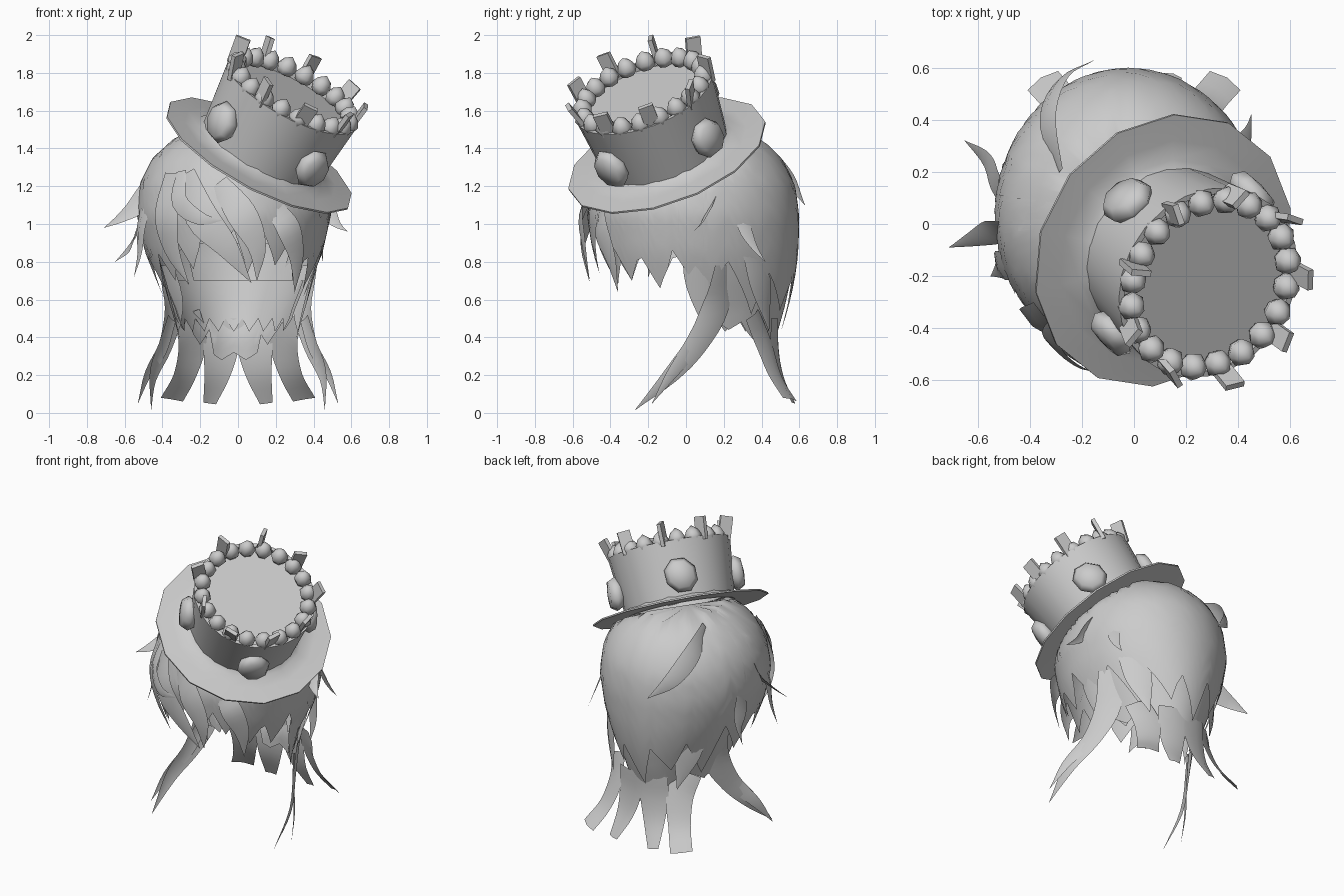
import bpy, bmesh, math
from mathutils import Vector, Matrix

grey = bpy.data.materials.new("plain_grey")
grey.diffuse_color = (0.6, 0.6, 0.6, 1)

# Tilted hat frame: origin at brim centre, z along the hat axis
N = Vector((0.45, -0.32, 0.834)).normalized()
U = (Vector((1, 0, 0)) - N * N.x).normalized()
V = N.cross(U)
BASE = Vector((0.11, -0.1, 1.36))
HAT = Matrix.Translation(BASE) @ Matrix((U, V, N)).transposed().to_4x4()
H = 0.39


def make(name, verts, faces, matrix=None, angle=40):
    me = bpy.data.meshes.new(name)
    me.from_pydata(verts, [], faces)
    bm = bmesh.new()
    bm.from_mesh(me)
    bmesh.ops.remove_doubles(bm, verts=bm.verts, dist=1e-5)
    bmesh.ops.recalc_face_normals(bm, faces=bm.faces)
    bm.to_mesh(me)
    bm.free()
    me.materials.append(grey)
    ob = bpy.data.objects.new(name, me)
    bpy.context.collection.objects.link(ob)
    if matrix:
        ob.matrix_world = matrix
    bpy.ops.object.select_all(action='DESELECT')
    ob.select_set(True)
    bpy.context.view_layer.objects.active = ob
    bpy.ops.object.shade_smooth_by_angle(angle=math.radians(angle))
    return ob


def lathe(name, profile, n, matrix, angle=40):
    verts = [(r * math.cos(2 * math.pi * i / n), r * math.sin(2 * math.pi * i / n), z)
             for i in range(n) for r, z in profile]
    k = len(profile)
    faces = [(i * k + j, (i + 1) % n * k + j, (i + 1) % n * k + j + 1, i * k + j + 1)
             for i in range(n) for j in range(k - 1)]
    return make(name, verts, faces, matrix, angle)


def spin(deg):
    return Matrix.Rotation(math.radians(deg), 4, 'Z')


# Hat
lathe("hat_brim", [(0.33, 0.004), (0.44, 0.0), (0.552, -0.003), (0.552, 0.007),
                   (0.45, 0.014), (0.375, 0.024), (0.344, 0.05)], 14, HAT @ spin(8), 55)
lathe("hat_crown", [(0.342, 0.0), (0.385, H), (0.362, H), (0.36, H - 0.04), (0.0, H - 0.04)], 24, HAT)
for i in range(20):
    m = HAT @ spin(18 * i + 6) @ Matrix.Translation((0.337, 0, H + 0.012))
    lathe("crown_bead", [(0, -0.05), (0.042, -0.035), (0.056, 0), (0.038, 0.036), (0, 0.066)], 7, m, 60)
for i in range(9):
    m = (HAT @ spin(40 * i - 2) @ Matrix.Translation((0.36, 0, H))
         @ Matrix.Rotation(math.radians(18 if i % 2 else 8), 4, 'Y') @ spin(25 * i))
    x, y, z0, z1 = 0.012, 0.04, -0.02, 0.124
    corners = [(a * x, b * y, c) for c in (z0, z1) for a, b in ((-1, -1), (1, -1), (1, 1), (-1, 1))]
    make("crown_stick", corners, [(0, 1, 2, 3), (4, 5, 6, 7), (0, 1, 5, 4),
                                  (1, 2, 6, 5), (2, 3, 7, 6), (3, 0, 4, 7)], m, 20)
for a in (-52, 38, 128, 218):
    m = (HAT @ spin(a) @ Matrix.Translation((0.38, 0, 0.165)) @ Matrix.Rotation(math.pi / 2, 4, 'Y')
         @ Matrix.Diagonal((1.12, 0.97, 1, 1)) @ spin(22.5))
    lathe("hat_gem", [(0, -0.05), (0.08, -0.042), (0.104, 0), (0.08, 0.042), (0, 0.052)], 8, m, 60)

# Hair volume: z, half width, depth to front, depth to back
PROFILE = [(1.56, 0.0, 0.0, 0.0), (1.53, 0.17, 0.2, 0.2), (1.45, 0.32, 0.35, 0.37),
           (1.35, 0.43, 0.45, 0.47), (1.22, 0.495, 0.52, 0.54), (1.05, 0.515, 0.56, 0.565),
           (0.85, 0.47, 0.53, 0.56), (0.7, 0.41, 0.49, 0.54), (0.55, 0.345, 0.42, 0.505),
           (0.4, 0.295, 0.35, 0.46), (0.2, 0.3, 0.34, 0.47)]


def surf(a, z, k=1.0):
    for p, q in zip(PROFILE, PROFILE[1:]):
        if z >= q[0]:
            break
    t = (p[0] - z) / (p[0] - q[0])
    w, f, b = (p[i] + (q[i] - p[i]) * t for i in (1, 2, 3))
    s, c = math.sin(a), math.cos(a)
    co = Vector((w * c * k - 0.022, 0.035 + (b if s > 0 else f) * s * k, z))
    d = (co - BASE).dot(N)          # keep the hair under the brim
    return co - N * (d + 0.012) if d > -0.012 else co


def shell(name, a0, a1, top, tips, k=1.0, sub=6, rows=14, skew=0.5):
    """Curved hair sheet ending in teeth; tips holds (tip z, valley z)."""
    n = len(tips) * sub
    verts = []
    for i in range(n + 1):
        tip, valley = tips[min(i // sub, len(tips) - 1)]
        f = (i % sub) / sub
        f = f / skew if f < skew else (1 - f) / (1 - skew)
        low = valley + (tip - valley) * f
        a = math.radians(a0 + (a1 - a0) * i / n)
        verts += [surf(a, top + (low - top) * j / rows, k) for j in range(rows + 1)]
    r = rows + 1
    faces = [(i * r + j, (i + 1) * r + j, (i + 1) * r + j + 1, i * r + j + 1)
             for i in range(n) for j in range(rows)]
    make(name, verts, faces, angle=60)


def lock(name, path, mirror=False, facing=None, steps=4):
    """Tapered ridged strand along (x, y, z, width) points."""
    P = [Vector(p) for p in path]
    P = [P[0] * 2 - P[1]] + P + [P[-1] * 2 - P[-2]]
    pts = []
    for i in range(1, len(P) - 2):
        a, b, c, d = P[i - 1:i + 3]
        for s in range(steps):
            t = s / steps
            pts.append(0.5 * (2 * b + (c - a) * t + (2 * a - 5 * b + 4 * c - d) * t * t
                              + (3 * b - a - 3 * c + d) * t ** 3))
    pts.append(P[-2])
    for side in ((1, -1) if mirror else (1,)):
        verts = []
        for i, p in enumerate(pts):
            tan = (pts[min(i + 1, len(pts) - 1)] - pts[max(i - 1, 0)]).to_3d().normalized()
            out = Vector(facing or (p.x, p.y - 0.05, 0)).normalized()
            across = tan.cross(out).normalized() * max(p.w, 0.002) / 2
            for q in (p.to_3d() - across, p.to_3d() + out * p.w * 0.1, p.to_3d() + across):
                verts.append((q.x * side, q.y, q.z))
        faces = [(i * 3 + j, i * 3 + j + 1, i * 3 + j + 4, i * 3 + j + 3)
                 for i in range(len(pts) - 1) for j in (0, 1)]
        make(name, verts, faces, angle=60)


# Main hair sheets: back, tail sheet, nape lining, fringe
shell("back_hair", -8, 188, 1.56,
      [(0.62, 0.88), (0.52, 0.8), (0.54, 0.74), (0.44, 0.7),
       (0.56, 0.72), (0.5, 0.76), (0.6, 0.84)], skew=0.67)
shell("tail_sheet", 12, 168, 0.9, [(0.44, 0.5), (0.36, 0.44), (0.28, 0.32), (0.28, 0.32),
                                  (0.36, 0.44), (0.44, 0.5)], k=0.96)
shell("nape_lining", 15, 165, 0.7, [(0.43, 0.5)] * 9, k=0.93, sub=2, rows=4)
shell("fringe", 172, 368, 1.56,
      [(0.72, 0.88), (0.66, 0.82), (0.7, 0.84), (0.76, 0.92), (0.84, 0.97),
       (0.74, 0.97), (0.78, 0.94), (0.7, 0.86), (0.66, 0.82), (0.72, 0.86)], skew=0.5)

# Long tails
lock("back_tail_outer", [(0.27, 0.35, 0.52, 0.16), (0.24, 0.41, 0.37, 0.17),
                         (0.28, 0.47, 0.2, 0.14), (0.35, 0.55, 0.07, 0.14)], True, (0.5, 0.85, 0.2))
lock("back_tail_inner", [(0.09, 0.47, 0.5, 0.18), (0.09, 0.47, 0.35, 0.19),
                         (0.11, 0.5, 0.2, 0.14), (0.15, 0.57, 0.05, 0.07)], True)
TURN = (0.75, 0.62, 0.2)
lock("side_tail", [(0.38, 0.2, 0.78, 0.12), (0.34, 0.16, 0.57, 0.17), (0.38, 0.06, 0.37, 0.13),
                   (0.45, -0.08, 0.2, 0.09), (0.46, -0.27, 0.015, 0.0)], True, TURN)
lock("side_tail_fork", [(0.35, 0.1, 0.5, 0.08), (0.4, 0.02, 0.34, 0.09),
                        (0.48, -0.08, 0.2, 0.06), (0.53, -0.18, 0.05, 0.0)], True, TURN)
lock("temple_lock", [(0.44, 0.04, 0.9, 0.12), (0.38, 0.06, 0.68, 0.12),
                     (0.31, 0.12, 0.4, 0.0)], True)
lock("nape_lock", [(0.33, 0.36, 0.85, 0.16), (0.29, 0.4, 0.66, 0.16), (0.24, 0.44, 0.43, 0.0)], True)

# Fringe locks
for path in (
    [(-0.27, -0.4, 1.27, 0.1), (-0.2, -0.52, 1.05, 0.18), (-0.06, -0.545, 0.88, 0.12), (0.07, -0.51, 0.69, 0.0)],
    [(-0.3, -0.38, 1.28, 0.06), (-0.31, -0.46, 1.12, 0.1), (-0.2, -0.55, 1.03, 0.07), (-0.08, -0.56, 1.02, 0.0)],
    [(-0.1, -0.48, 1.22, 0.1), (0.02, -0.55, 1.05, 0.16), (0.1, -0.54, 0.88, 0.1), (0.1, -0.51, 0.7, 0.0)],
    [(0.2, -0.45, 1.08, 0.1), (0.27, -0.45, 0.97, 0.14), (0.31, -0.4, 0.82, 0.09), (0.3, -0.36, 0.64, 0.0)],
    [(-0.34, -0.34, 1.27, 0.12), (-0.38, -0.38, 1.05, 0.16), (-0.35, -0.37, 0.86, 0.1), (-0.26, -0.36, 0.68, 0.0)],
):
    lock("fringe_lock", path)

# Loose flicks at the sides and back
SIDE = (-0.1, -0.62, 0.78)
for facing, path in (
    (SIDE, [(-0.46, -0.02, 1.22, 0.1), (-0.53, -0.03, 1.1, 0.13), (-0.62, -0.06, 1.03, 0.07), (-0.71, -0.09, 0.98, 0.0)]),
    (SIDE, [(-0.48, 0.08, 1.08, 0.1), (-0.53, 0.16, 0.98, 0.13), (-0.57, 0.25, 0.88, 0.08), (-0.65, 0.32, 0.8, 0.0)]),
    (None, [(-0.45, -0.16, 1.2, 0.1), (-0.51, -0.16, 1.0, 0.12), (-0.52, -0.18, 0.85, 0.06), (-0.55, -0.2, 0.72, 0.0)]),
    (SIDE, [(0.43, 0.15, 1.14, 0.08), (0.47, 0.12, 1.07, 0.1), (0.52, 0.08, 1.0, 0.05), (0.58, 0.04, 0.96, 0.0)]),
    (None, [(0.38, 0.28, 1.1, 0.06), (0.42, 0.31, 0.98, 0.08), (0.44, 0.36, 0.88, 0.04), (0.45, 0.42, 0.8, 0.0)]),
    (None, [(-0.28, 0.2, 1.47, 0.05), (-0.33, 0.4, 1.37, 0.12), (-0.28, 0.55, 1.23, 0.1), (-0.15, 0.63, 1.1, 0.0)]),
):
    lock("loose_flick", path, False, facing)
